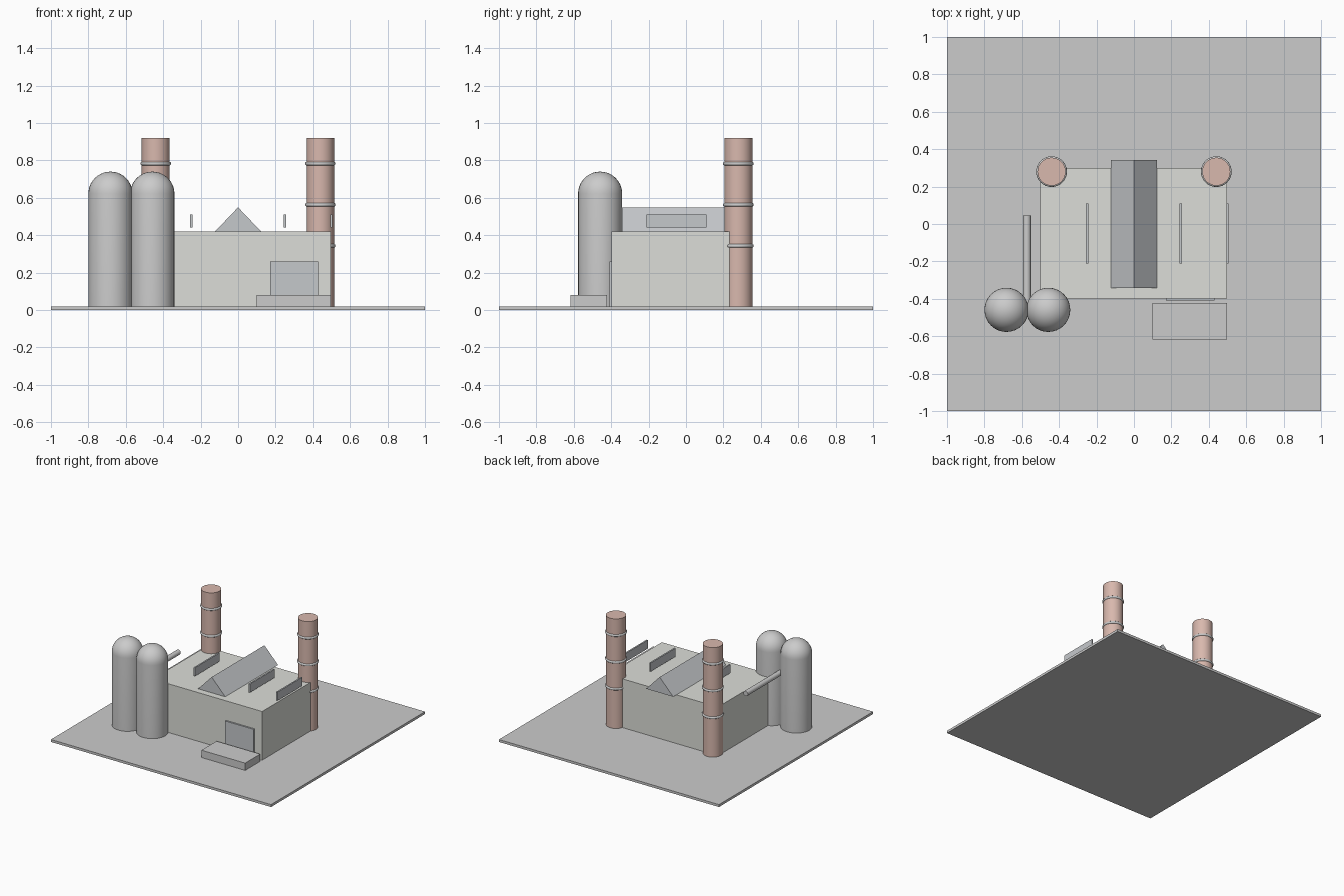
import bpy, bmesh, math
from mathutils import Matrix

if "Cube" in bpy.data.objects:
    bpy.data.objects.remove(bpy.data.objects["Cube"])


def material(name, rgb):
    m = bpy.data.materials.new(name)
    m.diffuse_color = (*rgb, 1)
    m.use_nodes = True
    m.node_tree.nodes["Principled BSDF"].inputs["Base Color"].default_value = m.diffuse_color
    return m


def finish(name, bm, mat=None, smooth=False):
    bmesh.ops.recalc_face_normals(bm, faces=bm.faces)
    mesh = bpy.data.meshes.new(name)
    bm.to_mesh(mesh)
    bm.free()
    ob = bpy.data.objects.new(name, mesh)
    bpy.context.collection.objects.link(ob)
    if mat:
        mesh.materials.append(mat)
    if smooth:
        bpy.ops.object.select_all(action='DESELECT')
        ob.select_set(True)
        bpy.context.view_layer.objects.active = ob
        bpy.ops.object.shade_smooth_by_angle(angle=math.radians(40))
    return ob


def box(name, x, y, z, mat=None):
    """Box from (min, max) ranges on each axis."""
    bm = bmesh.new()
    bmesh.ops.create_cube(bm, size=1)
    for v in bm.verts:
        v.co = [r[0] if c < 0 else r[1] for r, c in zip((x, y, z), v.co)]
    return finish(name, bm, mat)


def lathe(name, profile, loc, closed=False, mat=None, steps=32):
    """Revolve an (r, z) profile around a vertical axis."""
    bm = bmesh.new()
    vs = [bm.verts.new((r, 0, z)) for r, z in profile]
    pairs = list(zip(vs, vs[1:] + vs[:1])) if closed else list(zip(vs, vs[1:]))
    edges = [bm.edges.new(p) for p in pairs]
    bmesh.ops.spin(bm, geom=vs + edges, cent=(0, 0, 0), axis=(0, 0, 1),
                   angle=2 * math.pi, steps=steps)
    bmesh.ops.remove_doubles(bm, verts=bm.verts, dist=1e-4)
    ob = finish(name, bm, mat, smooth=True)
    ob.location = loc
    return ob


brick = material("brick", (0.69, 0.48, 0.42))
wall = material("wall", (0.72, 0.73, 0.69))
concrete = material("concrete", (0.60, 0.60, 0.59))
dark = material("dark_metal", (0.56, 0.58, 0.60))
BASE = 0.02

# Yard slab, main hall, loading door and dock
box("yard_slab", (-1, 1), (-1, 1), (0, BASE), concrete)
box("main_hall", (-0.5, 0.497), (-0.397, 0.3), (BASE, 0.42), wall)
box("loading_door", (0.17, 0.43), (-0.41, -0.39), (BASE, 0.26), dark)
box("loading_dock", (0.1, 0.497), (-0.617, -0.422), (BASE, 0.08))

# Triangular roof ridge, overhanging the back wall
bm = bmesh.new()
tri = bm.faces.new([bm.verts.new((x, -0.342, z))
                    for x, z in ((-0.123, 0.42), (0.123, 0.42), (0, 0.549))])
ext = bmesh.ops.extrude_face_region(bm, geom=[tri], use_keep_orig=True)
bmesh.ops.translate(bm, vec=(0, 0.684, 0),
                    verts=[v for v in ext["geom"] if isinstance(v, bmesh.types.BMVert)])
finish("roof_ridge", bm, dark)

# Row of upright roof panels (one sits inside the ridge)
for i in range(4):
    x = -0.25 + 0.25 * i
    box(f"roof_panel_{i + 1}", (x - 0.006, x + 0.006), (-0.212, 0.11), (0.44, 0.51), dark)

# Brick chimneys with metal bands
for side, x in (("left", -0.44), ("right", 0.44)):
    lathe(f"chimney_{side}", [(0, BASE), (0.075, BASE), (0.075, 0.92), (0, 0.92)],
          (x, 0.28, 0), mat=brick)
    for i in range(3):
        ring = [(0.073 + 0.009 * math.cos(a), 0.01 * math.sin(a))
                for a in (k * math.tau / 10 for k in range(10))]
        lathe(f"chimney_band_{side}_{i + 1}", ring, (x, 0.28, 0.343 + 0.22 * i), closed=True)

# Domed silos
R = 0.118
dome = [(R * math.cos(a), 0.622 + R * math.sin(a))
        for a in (k * math.pi / 20 for k in range(10))]
for side, x in (("outer", -0.682), ("inner", -0.458)):
    lathe(f"silo_{side}", [(0, BASE), (R, BASE)] + dome + [(0, 0.622 + R)], (x, -0.459, 0))

# Feed pipe running back from the silos
pipe = lathe("feed_pipe", [(0, -0.25), (0.021, -0.25), (0.021, 0.25), (0, 0.25)],
             (-0.573, -0.205, 0.453), steps=16)
pipe.rotation_euler = (math.pi / 2, 0, 0)
